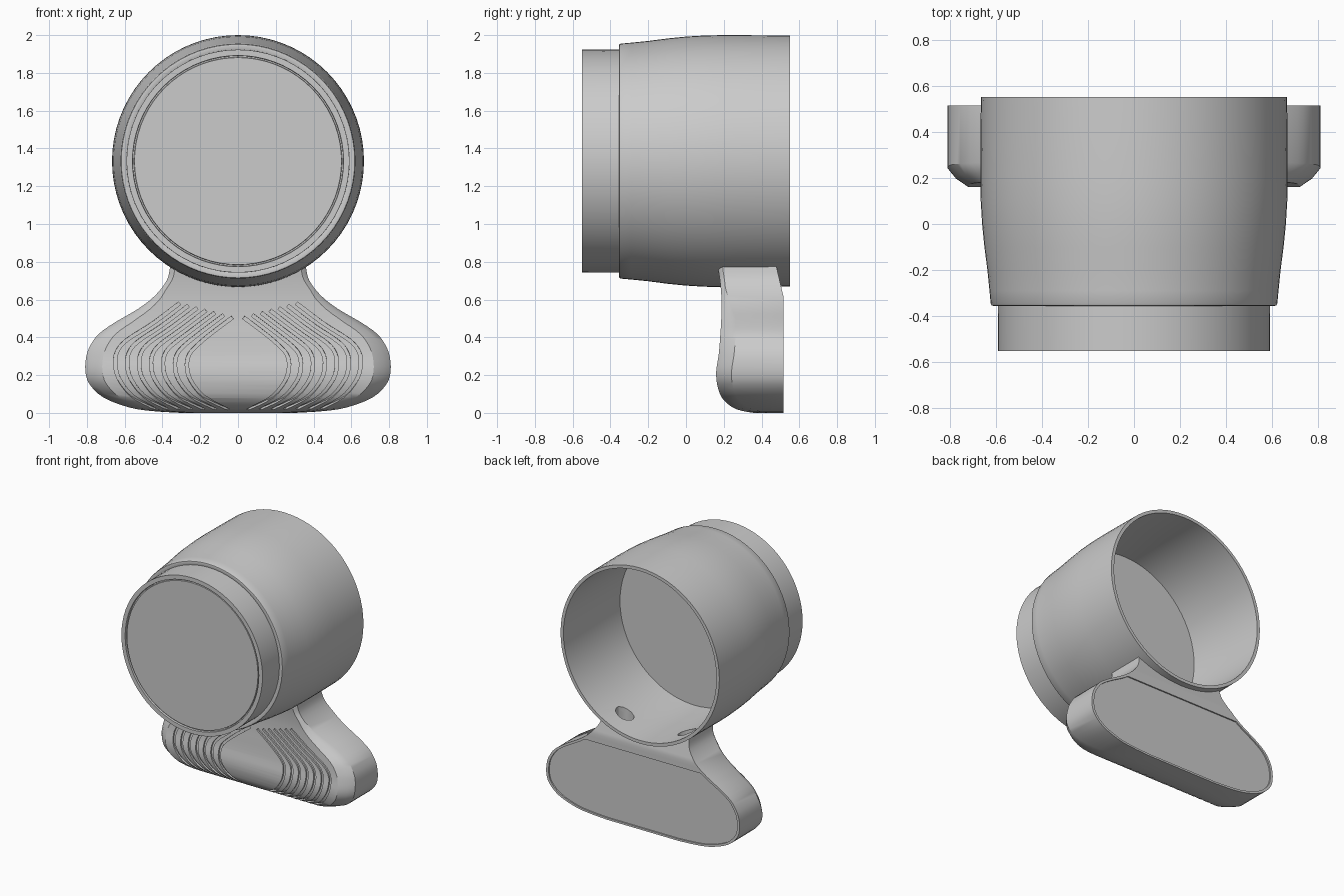
import bpy, bmesh, math
from mathutils import Vector

if "Cube" in bpy.data.objects:
    bpy.data.objects.remove(bpy.data.objects["Cube"])

AXIS_Z = 1.333


def make(name, verts, faces):
    me = bpy.data.meshes.new(name)
    me.from_pydata(verts, [], faces)
    bm = bmesh.new()
    bm.from_mesh(me)
    bmesh.ops.remove_doubles(bm, verts=bm.verts, dist=1e-5)
    bmesh.ops.recalc_face_normals(bm, faces=bm.faces)
    bm.to_mesh(me)
    bm.free()
    ob = bpy.data.objects.new(name, me)
    bpy.context.collection.objects.link(ob)
    return ob


def loft(rings):
    """Closed skin over rings of equal length, capped at both ends."""
    n = len(rings[0])
    verts = [p for r in rings for p in r]
    faces = [(i * n + j, i * n + (j + 1) % n, (i + 1) * n + (j + 1) % n, (i + 1) * n + j)
             for i in range(len(rings) - 1) for j in range(n)]
    faces += [tuple(range(n)), tuple(range(len(verts) - n, len(verts)))]
    return verts, faces


def lathe(name, profile, n=72):
    """Revolve (radius, y) points about the housing axis."""
    return make(name, *loft([[(r * math.cos(math.tau * j / n), y, AXIS_Z + r * math.sin(math.tau * j / n))
                              for j in range(n)] for r, y in profile]))


def smooth_path(pts, sub):
    """Catmull-Rom through tuples of any length."""
    pts = [Vector(p) for p in pts]
    out = []
    for i in range(len(pts) - 1):
        a, b, c, d = pts[max(i - 1, 0)], pts[i], pts[i + 1], pts[min(i + 2, len(pts) - 1)]
        for k in range(sub):
            t = k / sub
            out.append(b + (c - a) * (t / 2) + (2 * a - 5 * b + 4 * c - d) * (t * t / 2)
                       + (3 * b - a - 3 * c + d) * (t ** 3 / 2))
    return out + [pts[-1]]


def cut(ob, cutter):
    mod = ob.modifiers.new("cut", 'BOOLEAN')
    mod.operation = 'DIFFERENCE'
    mod.solver = 'EXACT'
    mod.object = cutter
    bpy.context.view_layer.objects.active = ob
    bpy.ops.object.modifier_apply(modifier=mod.name)


# Housing: front disc, ring, tapered shell and hollow back
housing = lathe("housing", [
    (.02, -.545), (.548, -.545), (.55, -.535), (.557, -.535), (.559, -.55), (.59, -.55), (.591, -.35),
    (.61, -.355), (.618, -.353), (.622, -.345), (.627, -.29), (.636, -.2), (.649, -.1), (.659, 0),
    (.665, .1), (.667, .2), (.666, .4), (.664, .55), (.64, .55), (.636, .25), (.63, .05),
    (.622, -.1), (.02, -.1)])

# Base: rows of height, half width, front y
rows = smooth_path([
    (0, .30, .36), (.01, .46, .30), (.03, .58, .245), (.08, .71, .19), (.15, .785, .165),
    (.22, .808, .16), (.3, .803, .172), (.36, .78, .178), (.42, .735, .182), (.48, .65, .186),
    (.55, .53, .188), (.62, .44, .187), (.7, .378, .18), (.77, .36, .17), (.85, .35, .17)], 3)


def section(z, w, f):
    b = .515 - max(0, z - .62) * .235
    c = .09 * min(1, max(.3, 1 - (z - .48) * 4))
    s = min(f + c * .9, .45)
    half = [(w, b), (w, s), (w - .4 * c, s - .55 * (s - f)), (w - c, f)]
    return [(x, y, z) for x, y in half] + [(-x, y, z) for x, y in reversed(half)]


base = make("base", *loft([section(*r) for r in rows]))

# Saddle where the base meets the housing
saddle = lathe("saddle_cutter", [(.65, -.5), (.65, .9)])

# Shallow recess of the back panel
edge = [(r[1] * .975, .29 + (r[0] - .29) * .95) for r in rows if r[0] < .575]
loop = edge + [(-x, z) for x, z in reversed(edge)]
panel = make("panel_cutter", *loft([[(x, y, z) for x, z in loop] for y in (.505, .6)]))


# Curved grip grooves, seven each side
def front(z):
    for a, b in zip(rows, rows[1:]):
        if a[0] <= z <= b[0]:
            t = (z - a[0]) / (b[0] - a[0])
            return a[2] + (b[2] - a[2]) * t, (b[2] - a[2]) / (b[0] - a[0])
    return rows[0][2], 0


outer = [(.31, .58), (.45, .475), (.59, .385), (.64, .325), (.65, .26), (.63, .18), (.56, .09), (.44, .022)]
inner = [(.03, .505), (.15, .415), (.23, .345), (.263, .3), (.27, .24), (.25, .17), (.18, .085), (.05, .018)]
gv, gf = [], []
for side in (-1, 1):
    for g in range(7):
        t = g / 6
        path = smooth_path([Vector(a).lerp(Vector(b), t) for a, b in zip(outer, inner)], 3)
        pts, nor = [], []
        for x, z in path:
            y, slope = front(z)
            pts.append(Vector((side * x, y, z)))
            nor.append(Vector((0, -1, slope)).normalized())
        rings = []
        for i, p in enumerate(pts):
            tan = pts[min(i + 1, len(pts) - 1)] - pts[max(i - 1, 0)]
            u = tan.cross(nor[i]).normalized() * .009
            v = nor[i] * .012
            rings.append([p + u + v, p - u + v, p - u - v, p + u - v])
        vs, fs = loft(rings)
        gf += [tuple(k + len(gv) for k in f) for f in fs]
        gv += vs
grooves = make("groove_cutter", gv, gf)

# Two mounting holes through the housing floor
hv, hf = [], []
for x in (-.26, .26):
    vs, fs = loft([[(x + .066 * math.cos(math.tau * (j + .5) / 12), .36 + .06 * math.sin(math.tau * (j + .5) / 12), z)
                    for j in range(12)] for z in (.62, .95)])
    hf += [tuple(k + len(hv) for k in f) for f in fs]
    hv += vs
holes = make("hole_cutter", hv, hf)

for cutter in (saddle, panel, grooves, holes):
    cut(base, cutter)
cut(housing, holes)
for cutter in (saddle, panel, grooves, holes):
    bpy.data.objects.remove(cutter)

# Smooth shading with sharp edges kept
for ob in (housing, base):
    bpy.ops.object.select_all(action='DESELECT')
    ob.select_set(True)
    bpy.context.view_layer.objects.active = ob
    bpy.ops.object.shade_smooth_by_angle(angle=math.radians(30))
